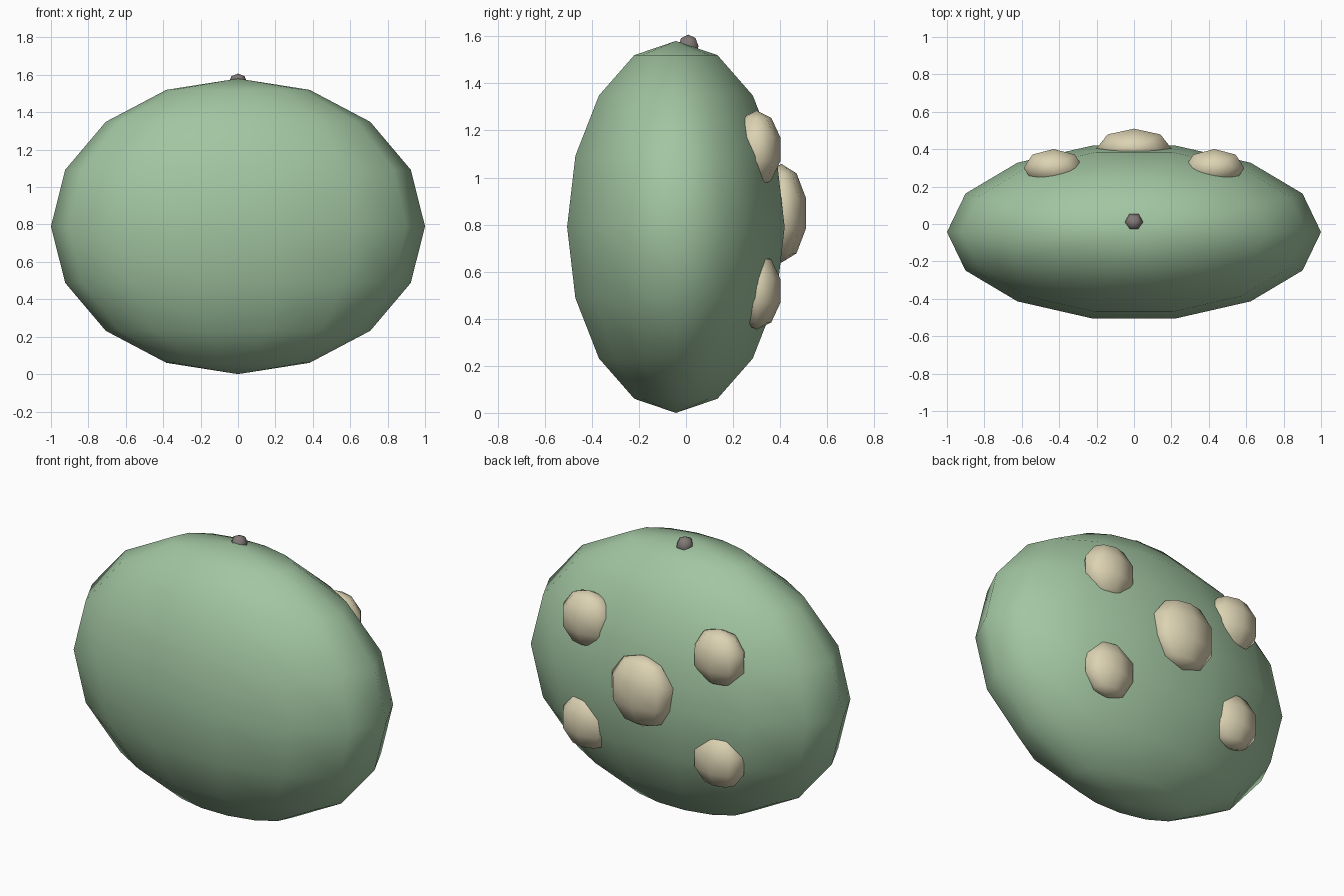
import bpy
import math

if "Cube" in bpy.data.objects:
    bpy.data.objects.remove(bpy.data.objects["Cube"])


def material(name, rgb):
    m = bpy.data.materials.new(name)
    m.diffuse_color = (*rgb, 1)
    m.use_nodes = True
    m.node_tree.nodes["Principled BSDF"].inputs["Base Color"].default_value = m.diffuse_color
    return m


GREEN = material("green", (0.36, 0.56, 0.36))
CREAM = material("cream", (0.72, 0.65, 0.45))
GREY = material("grey", (0.22, 0.19, 0.18))


def ellipsoid(name, centre, radii, segments, rings, mat, smooth=True):
    """Low-poly sphere with poles on z and vertices on the x axis."""
    verts = [(0, 0, 1)]
    for r in range(1, rings):
        p = math.pi * r / rings
        for s in range(segments):
            t = 2 * math.pi * s / segments
            verts.append((math.sin(p) * math.cos(t), math.sin(p) * math.sin(t), math.cos(p)))
    verts.append((0, 0, -1))
    last = len(verts) - 1
    faces = []
    for s in range(segments):
        n = (s + 1) % segments
        faces.append((0, 1 + s, 1 + n))
        for r in range(rings - 2):
            a, b = 1 + r * segments, 1 + (r + 1) * segments
            faces.append((a + s, b + s, b + n, a + n))
        a = 1 + (rings - 2) * segments
        faces.append((a + s, last, a + n))
    mesh = bpy.data.meshes.new(name)
    mesh.from_pydata([[v[i] * radii[i] for i in range(3)] for v in verts], [], faces)
    mesh.polygons.foreach_set("use_smooth", [smooth] * len(faces))
    mesh.materials.append(mat)
    obj = bpy.data.objects.new(name, mesh)
    obj.location = centre
    bpy.context.collection.objects.link(obj)
    return obj


# Flattened main body
ellipsoid("body", (0, -0.043, 0.79), (1.0, 0.474, 0.79), 14, 8, GREEN)

# Bumps on the back: a large one in the middle, four smaller around it
ellipsoid("centre_bump", (0, 0.405, 0.848), (0.21, 0.11, 0.21), 8, 5, CREAM)
for side, x in (("left", -0.43), ("right", 0.43)):
    for level, z in (("lower", 0.518), ("upper", 1.12)):
        ellipsoid(f"{level}_{side}_bump", (x, 0.30, z), (0.168, 0.106, 0.165), 8, 5, CREAM)

# Small stub on top
ellipsoid("top_stub", (0, 0.01, 1.557), (0.05, 0.05, 0.05), 6, 4, GREY)
